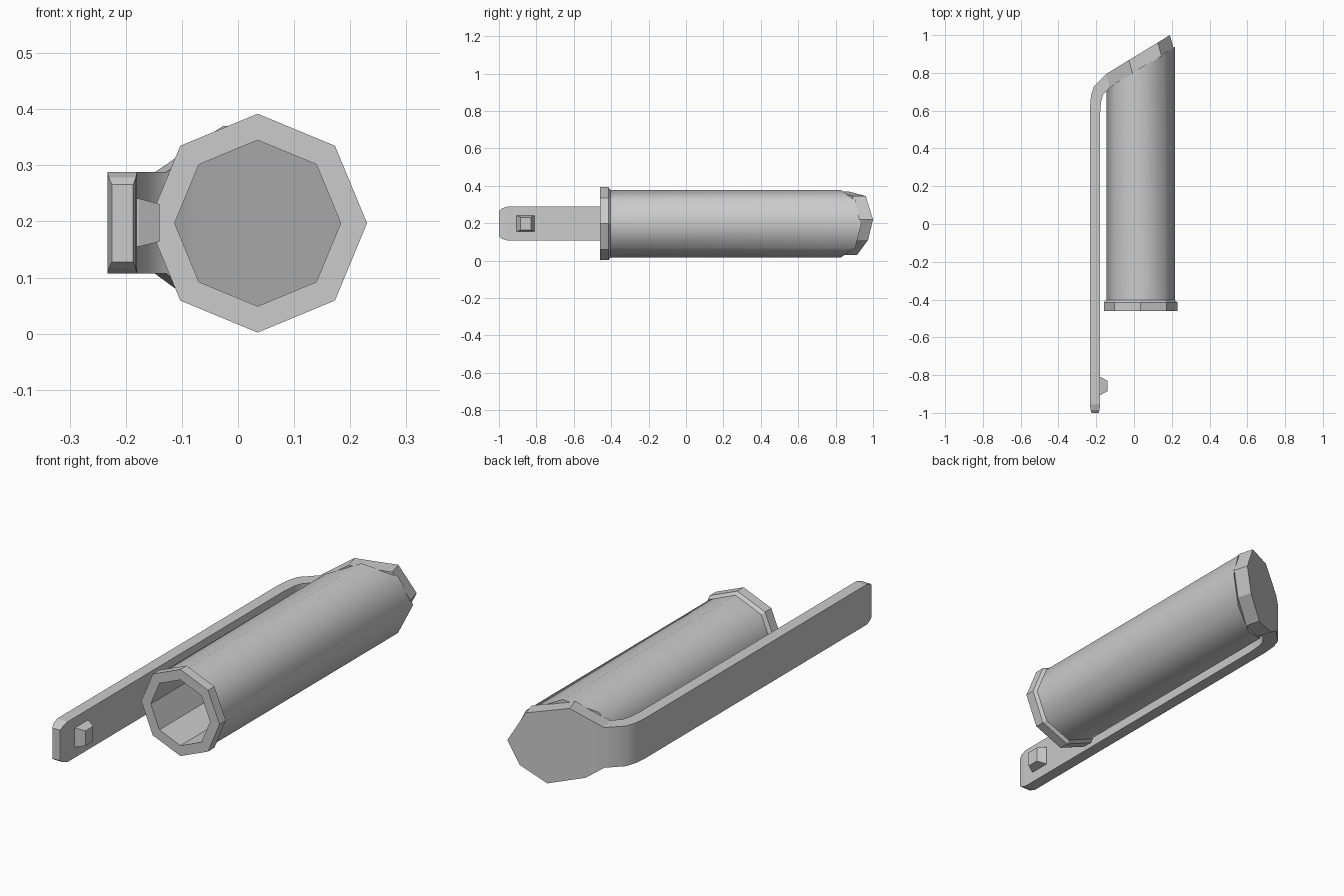
import bpy, bmesh
from math import cos, sin, pi

if "Cube" in bpy.data.objects:
    bpy.data.objects.remove(bpy.data.objects["Cube"])

CX, CZ = 0.035, 0.197          # axis of the barrel
SLOPE = 0.61                   # slant of the closed end


def finish(name, bm):
    bmesh.ops.remove_doubles(bm, verts=bm.verts, dist=0.0005)
    bmesh.ops.recalc_face_normals(bm, faces=bm.faces)
    me = bpy.data.meshes.new(name)
    bm.to_mesh(me)
    bm.free()
    ob = bpy.data.objects.new(name, me)
    bpy.context.collection.objects.link(ob)
    return ob


def skin(bm, rings, closed=False, smooth=()):
    """Bridge consecutive vertex rings; smooth lists the smooth (ring, side) test."""
    n = len(rings[0])
    for i in range(len(rings) - (0 if closed else 1)):
        a, b = rings[i], rings[(i + 1) % len(rings)]
        for k in range(n):
            quad = [a[k], a[(k + 1) % n], b[(k + 1) % n], b[k]]
            f = bm.faces.new(quad)
            f.smooth = i in smooth if closed else k in smooth


def lerp_line(pts, x):
    for (x0, z0), (x1, z1) in zip(pts, pts[1:]):
        if x <= x1 + 1e-6:
            return z0 + (z1 - z0) * (x - x0) / (x1 - x0)
    return pts[-1][1]


# Barrel: hollow octagonal tube with a rim, closed end cut on a slant
def octagon(bm, r, y=None, offset=0.0):
    ring = []
    for k in range(8):
        x, z = CX + r * cos(k * pi / 4), CZ + r * sin(k * pi / 4)
        yy = 0.806 + SLOPE * x + offset if y is None else y
        ring.append(bm.verts.new((x, yy, z)))
    return ring


bm = bmesh.new()
rings = [octagon(bm, 0.148, -0.46), octagon(bm, 0.195, -0.46),
         octagon(bm, 0.195, -0.415), octagon(bm, 0.181, -0.403),
         octagon(bm, 0.181), octagon(bm, 0.148)]
skin(bm, rings, closed=True, smooth=(3,))
finish("barrel", bm)

# Clip: flat strip that bends round into the slanted end cap
# each station: outer x, y, inner x, y, low z, high z
stations = [(-0.225, -1.0, -0.187, -1.0, 0.128, 0.266),
            (-0.230, -0.985, -0.182, -0.985, 0.117, 0.278),
            (-0.233, -0.955, -0.180, -0.955, 0.107, 0.288),
            (-0.233, 0.62, -0.180, 0.58, 0.107, 0.288),
            (-0.228, 0.68, -0.174, 0.65, 0.107, 0.288),
            (-0.212, 0.73, -0.163, 0.685, 0.107, 0.288)]
upper = [(-0.148, 0.288), (-0.027, 0.37), (0.126, 0.345), (0.19, 0.22)]
lower = [(-0.148, 0.107), (-0.084, 0.06), (0.05, 0.03), (0.147, 0.11), (0.19, 0.22)]
for x in sorted({p[0] for p in upper + lower}):
    xi = x + 0.02
    stations.append((x, 0.884 + SLOPE * x, xi, 0.80 + SLOPE * xi,
                     lerp_line(lower, x), lerp_line(upper, x)))
bm = bmesh.new()
rings = [[bm.verts.new(p) for p in ((xo, yo, lo), (xo, yo, hi), (xi, yi, hi), (xi, yi, lo))]
         for xo, yo, xi, yi, lo, hi in stations]
skin(bm, rings, smooth=(0, 2))
bm.faces.new(rings[0]).smooth = False
bmesh.ops.dissolve_degenerate(bm, edges=bm.edges, dist=0.0005)
finish("clip_and_end_cap", bm)

# Catch: small tapered block near the tip of the clip
bm = bmesh.new()
rings = [[bm.verts.new((x, y, z)) for y, z in ((y0, z0), (y1, z0), (y1, z1), (y0, z1))]
         for x, y0, y1, z0, z1 in ((-0.19, -0.905, -0.81, 0.155, 0.241),
                                   (-0.177, -0.905, -0.81, 0.155, 0.241),
                                   (-0.14, -0.885, -0.83, 0.164, 0.231))]
skin(bm, rings)
bm.faces.new(rings[0])
bm.faces.new(rings[-1])
finish("catch", bm)
